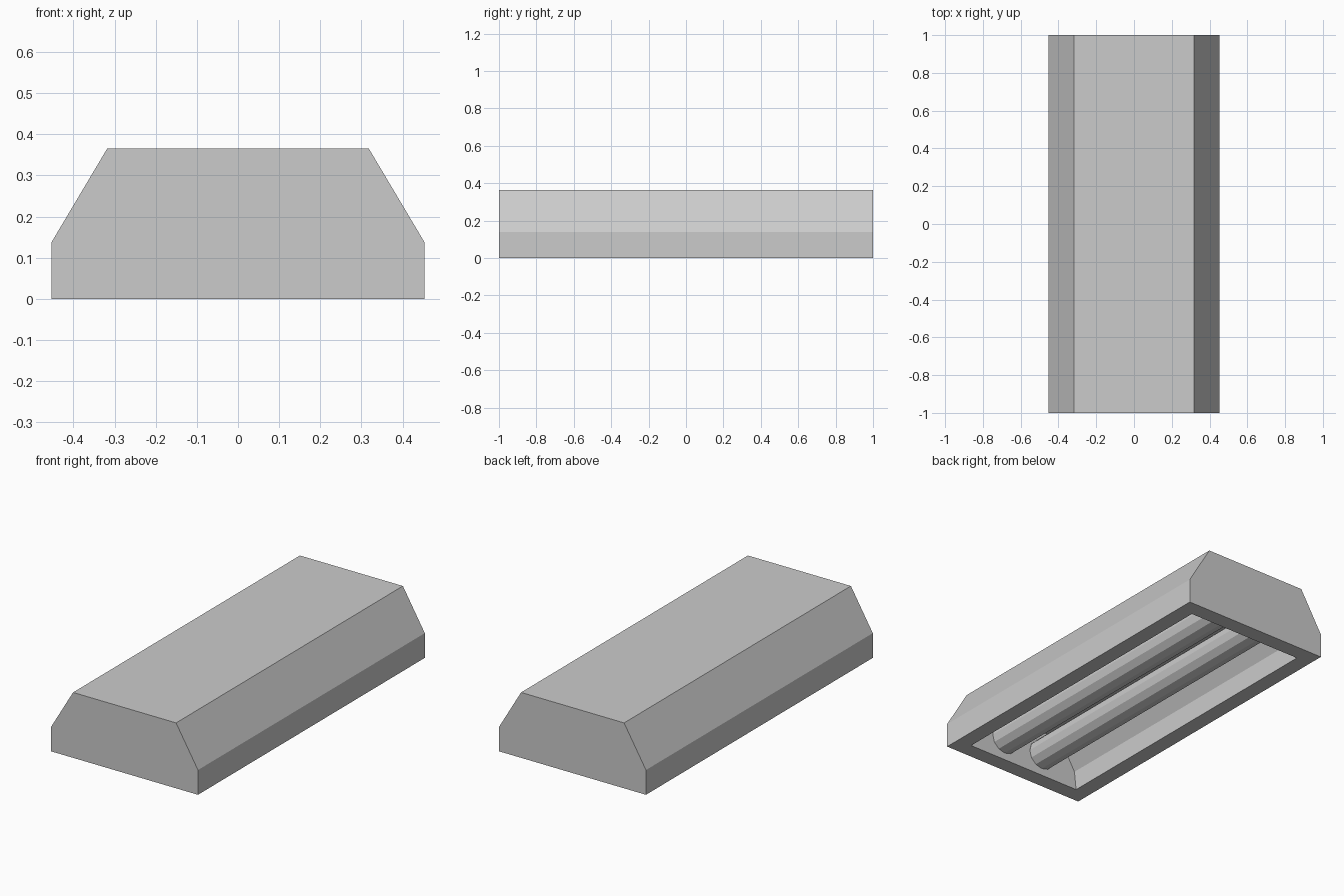
import bpy, bmesh, math

if "Cube" in bpy.data.objects:
    bpy.data.objects.remove(bpy.data.objects["Cube"])

WALL = 0.09

# Housing: chamfered profile swept along y, open underneath, given wall thickness
profile = [(-0.453, 0), (-0.453, 0.138), (-0.318, 0.365),
           (0.318, 0.365), (0.453, 0.138), (0.453, 0)]
bm = bmesh.new()
front = [bm.verts.new((x, -1, z)) for x, z in profile]
back = [bm.verts.new((x, 1, z)) for x, z in profile]
bm.faces.new(front)
bm.faces.new(back[::-1])
for i in range(len(profile) - 1):
    bm.faces.new((front[i + 1], front[i], back[i], back[i + 1]))
bmesh.ops.recalc_face_normals(bm, faces=bm.faces)
if max(bm.faces, key=lambda f: f.calc_center_median().z).normal.z < 0:
    bmesh.ops.reverse_faces(bm, faces=bm.faces)
mesh = bpy.data.meshes.new("lamp_housing")
bm.to_mesh(mesh)
bm.free()
housing = bpy.data.objects.new("lamp_housing", mesh)
bpy.context.collection.objects.link(housing)
shell = housing.modifiers.new("wall", 'SOLIDIFY')
shell.thickness = WALL
shell.offset = -1
shell.use_even_offset = True
shell.use_quality_normals = True


# Two lamp tubes running between the inner end walls
def tube(name, x):
    bpy.ops.mesh.primitive_cylinder_add(
        vertices=12, radius=0.083, depth=2 * (1 - WALL) + 0.005,
        location=(x, 0, 0.125), rotation=(math.pi / 2, 0, 0))
    bpy.context.object.name = name


tube("left_tube", -0.128)
tube("right_tube", 0.128)
